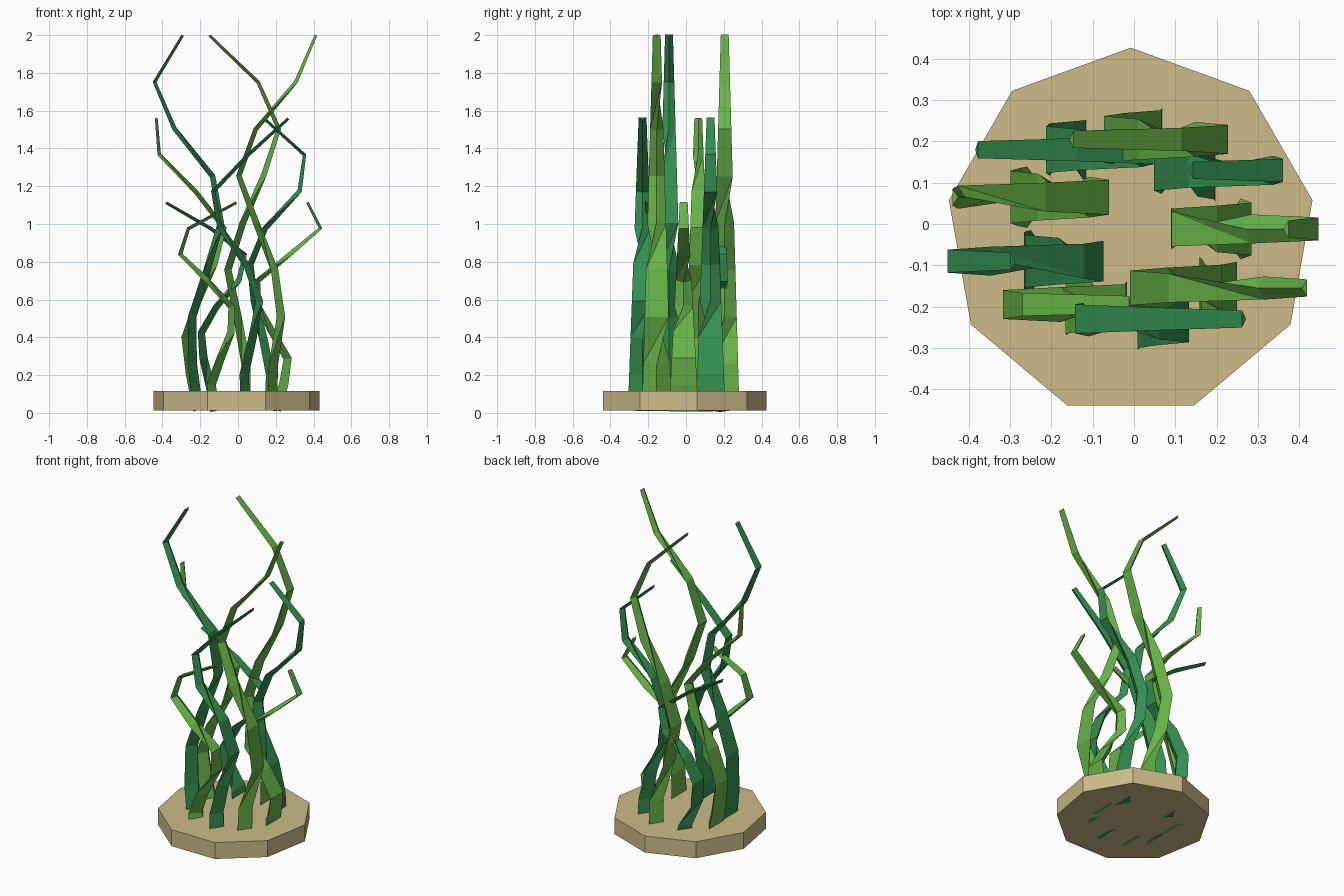
import bpy, bmesh, math
from mathutils import Vector

if "Cube" in bpy.data.objects:
    bpy.data.objects.remove(bpy.data.objects["Cube"])


def material(name, rgb):
    m = bpy.data.materials.new(name)
    m.diffuse_color = (*rgb, 1)
    m.use_nodes = True
    m.node_tree.nodes["Principled BSDF"].inputs["Base Color"].default_value = m.diffuse_color
    return m


LIGHT = material("light_green", (0.135, 0.45, 0.063))
DARK = material("deep_green", (0.036, 0.28, 0.083))
SAND = material("sand", (0.61, 0.50, 0.25))


def add_object(name, bm, mat):
    bmesh.ops.recalc_face_normals(bm, faces=bm.faces)
    me = bpy.data.meshes.new(name)
    bm.to_mesh(me)
    bm.free()
    me.materials.append(mat)
    ob = bpy.data.objects.new(name, me)
    bpy.context.collection.objects.link(ob)
    return ob


# Nine-sided sandy base, one corner pointing back
def sand_base():
    bm = bmesh.new()
    ring = []
    for i in range(9):
        a = math.pi / 2 + i * math.tau / 9
        ring.append(bm.verts.new((-0.008 + 0.447 * math.cos(a),
                                  -0.02 + 0.447 * math.sin(a), 0.012)))
    face = bm.faces.new(ring)
    top = bmesh.ops.extrude_face_region(bm, geom=[face])
    bmesh.ops.translate(bm, vec=(0, 0, 0.105),
                        verts=[v for v in top["geom"] if isinstance(v, bmesh.types.BMVert)])
    # keep a closed underside
    if not any(len(f.verts) == 9 and f.calc_center_median().z < 0.05 for f in bm.faces):
        bm.faces.new(ring)
    add_object("sand_base", bm, SAND)


# Weed blade: tapered flat triangle swept along a bent path in one y plane,
# its ridge always turned to the inside of the bend
def weed_blade(name, y, height, xs, mat):
    n = len(xs)
    pts = [Vector((x, y, 0.012 + (height - 0.012) * i / (n - 1))) for i, x in enumerate(xs)]
    side = [0] * n
    for i in range(1, n - 1):
        side[i] = 1 if xs[i - 1] + xs[i + 1] - 2 * xs[i] > 0 else -1
    side[0], side[-1] = side[1], side[-2]
    bm = bmesh.new()
    rings = []
    for i, p in enumerate(pts):
        t = Vector()
        if i:
            t += (p - pts[i - 1]).normalized()
        if i < n - 1:
            t += (pts[i + 1] - p).normalized()
        t.normalize()
        normal = Vector((t.z, 0, -t.x)) * side[i]
        across = t.cross(normal)
        r = 0.09 + (0.024 - 0.09) * i / (n - 1)
        rings.append([bm.verts.new(p + normal * (r * 0.40)),
                      bm.verts.new(p - normal * (r * 0.20) + across * (r * 0.866)),
                      bm.verts.new(p - normal * (r * 0.20) - across * (r * 0.866))])
    for a, b in zip(rings, rings[1:]):
        for k in range(3):
            j = (k + 1) % 3
            bm.faces.new((a[k], a[j], b[j], b[k]))
    bm.faces.new(rings[0][::-1])
    bm.faces.new(rings[-1])
    add_object(name, bm, mat)


sand_base()

# Three tall, three middle and three short blades: x position of each bend, root to tip
TALL, MID, SHORT = 2.0, 1.56, 1.115
blades = [
    ("tall_blade_right", -0.155, TALL, (0.17, 0.18, 0.235, 0.20, 0.09, 0.0, 0.09, 0.31, 0.415), LIGHT),
    ("tall_blade_left", -0.09, TALL, (-0.22, -0.25, -0.25, -0.17, -0.085, -0.13, -0.34, -0.445, -0.295), DARK),
    ("tall_blade_back", 0.205, TALL, (0.05, 0.05, -0.01, -0.06, 0.02, 0.14, 0.22, 0.11, -0.15), LIGHT),
    ("middle_blade_front", -0.23, MID, (0.03, 0.025, 0.07, 0.12, 0.05, -0.10, -0.135, 0.05, 0.265), DARK),
    ("middle_blade_left", 0.065, MID, (-0.22, -0.26, -0.285, -0.22, -0.12, -0.07, -0.22, -0.42, -0.435), LIGHT),
    ("middle_blade_right", 0.13, MID, (0.18, 0.18, 0.14, 0.08, 0.06, 0.14, 0.33, 0.355, 0.14), DARK),
    ("short_blade_front", -0.195, SHORT, (-0.13, -0.15, -0.10, -0.03, -0.03, -0.17, -0.31, -0.265, -0.01), LIGHT),
    ("short_blade_back", 0.18, SHORT, (-0.11, -0.14, -0.19, -0.20, -0.12, 0.01, 0.04, -0.14, -0.38), DARK),
    ("short_blade_right", -0.012, SHORT, (0.21, 0.25, 0.27, 0.19, 0.10, 0.10, 0.28, 0.44, 0.37), LIGHT),
]
for blade in blades:
    weed_blade(*blade)
